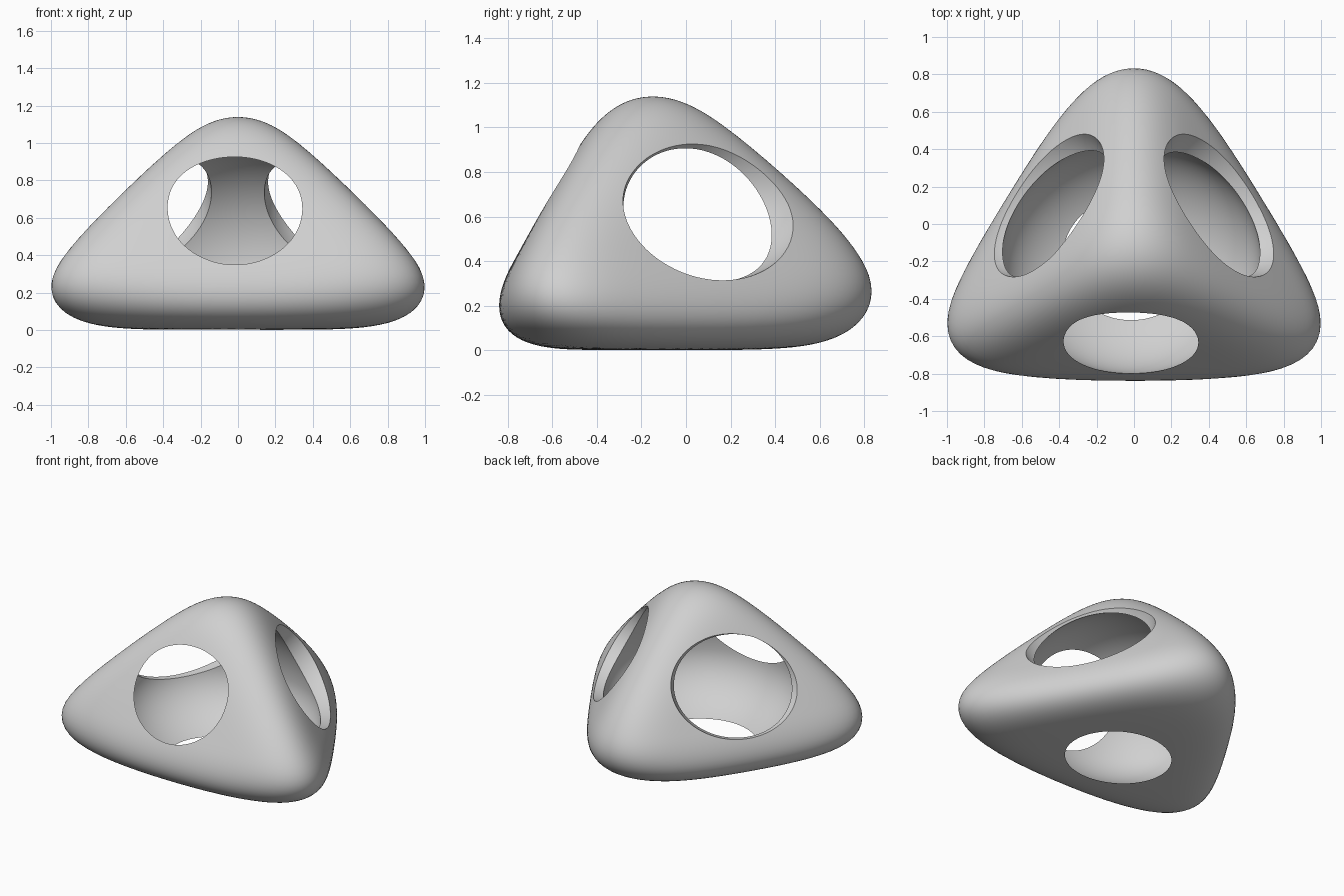
import bpy
import math
from mathutils import Vector, Matrix

cube = bpy.data.objects.get("Cube")
if cube:
    bpy.data.objects.remove(cube, do_unlink=True)

# Single grey material
grey = bpy.data.materials.new("plain_grey")
grey.use_nodes = True
colour = (0.63, 0.63, 0.63, 1.0)
grey.diffuse_color = colour
grey.node_tree.nodes["Principled BSDF"].inputs["Base Color"].default_value = colour


def ball(name, detail):
    bpy.ops.mesh.primitive_ico_sphere_add(subdivisions=detail, radius=1)
    obj = bpy.context.object
    obj.name = obj.data.name = name
    obj.data.materials.append(grey)
    return obj


def carve(target, cutter):
    """Subtract the cutter from the target and remove it."""
    cutter.hide_render = True
    cut = target.modifiers.new("carve", "BOOLEAN")
    cut.operation = "DIFFERENCE"
    cut.solver = "EXACT"
    cut.object = cutter
    bpy.ops.object.select_all(action="DESELECT")
    target.select_set(True)
    bpy.context.view_layer.objects.active = target
    bpy.ops.object.modifier_apply(modifier=cut.name)
    bpy.data.objects.remove(cutter, do_unlink=True)


# Faces of a squat tetrahedron around its middle: (normal, distance, softness)
MIDDLE = Vector((0, -0.13, 0.40))
FACES = [
    (Vector((0, 0, -1)), 0.40, 2.4),
    (Vector((0, -0.874, 0.486)), 0.565, 3.6),
    (Vector((0.735, 0.45, 0.507)), 0.555, 3.6),
    (Vector((-0.735, 0.45, 0.507)), 0.555, 3.6),
]
# Outer ellipsoid that blunts the four tips
TIP_RADII, TIP_SOFTNESS = (1.36, 1.07, 0.85), 8.0


def fullness(p):
    """Below 1 inside the rounded tetrahedron, above 1 outside it."""
    total = sum(max(0.0, n.dot(p) / d) ** s for n, d, s in FACES)
    tip = math.sqrt(sum((p[i] / TIP_RADII[i]) ** 2 for i in range(3)))
    return total + tip ** TIP_SOFTNESS


# Rounded tetrahedral body: push each ball vertex out to the softened faces
body = ball("rounded_frame", 6)
for v in body.data.vertices:
    u = v.co.normalized()
    near, far = 0.1, 2.0
    for step in range(20):
        mid = (near + far) / 2
        if fullness(u * mid) < 1:
            near = mid
        else:
            far = mid
    v.co = MIDDLE + u * near

# Hollow core that breaks through all four faces, flatter in its lower half
core = ball("core_cutter", 6)
for v in core.data.vertices:
    drop = 0.63 if v.co.z > 0 else 0.435
    v.co = Vector((v.co.x * 0.69 - 0.015, v.co.y * 0.62 - 0.18, v.co.z * drop + 0.37))
carve(body, core)

# Long oval windows that widen the two side openings
for side in (1, -1):
    outward = Vector((0.735 * side, 0.45, 0.507)).normalized()
    along = Vector((-0.58 * side, 0.80, 0.15))
    along = (along - outward * along.dot(outward)).normalized()
    upward = outward.cross(along)
    axes = Matrix((along * 0.485, upward * 0.385, outward * 0.45)).transposed()
    centre = Vector((0.44 * side, 0.09, 0.61)) + outward * 0.2
    window = ball("window_cutter", 5)
    for v in window.data.vertices:
        v.co = centre + axes @ v.co
    # Mirrored axes turn the ball inside out, so restore its facing
    if axes.determinant() < 0:
        window.data.flip_normals()
    carve(body, window)

# Smooth surfaces with crisp hole rims
bpy.ops.object.shade_smooth_by_angle(angle=math.radians(35))
